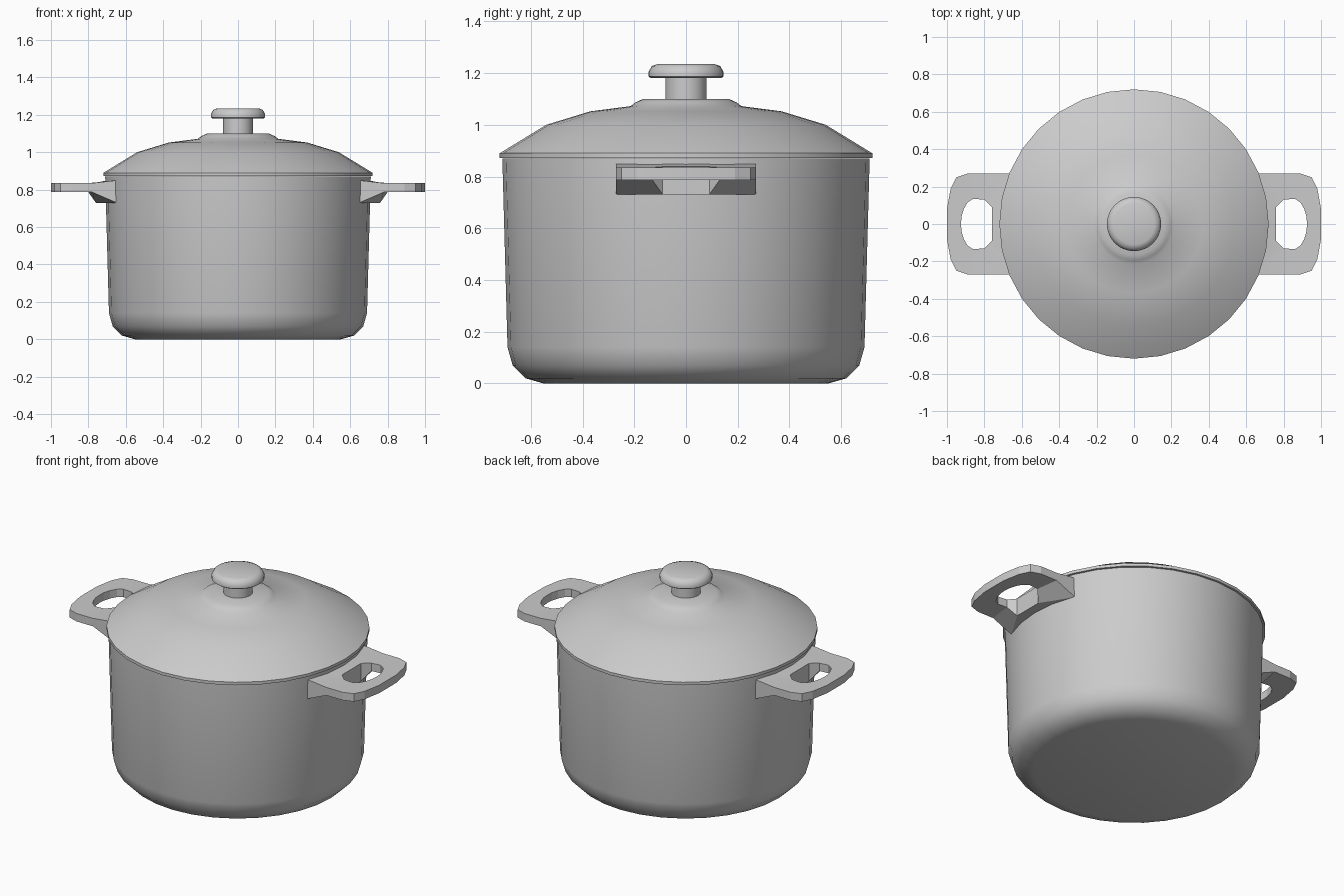
import bpy, bmesh, math
from mathutils import Matrix

cube = bpy.data.objects.get("Cube")
if cube:
    bpy.data.objects.remove(cube, do_unlink=True)

steel = bpy.data.materials.new("brushed grey")
GREY = (0.6, 0.6, 0.6, 1)
steel.diffuse_color = GREY
steel.use_nodes = True
steel.node_tree.nodes["Principled BSDF"].inputs["Base Color"].default_value = GREY


def finish(bm, name, angle):
    bmesh.ops.remove_doubles(bm, verts=bm.verts[:], dist=1e-5)
    bmesh.ops.recalc_face_normals(bm, faces=bm.faces[:])
    mesh = bpy.data.meshes.new(name)
    bm.to_mesh(mesh)
    bm.free()
    obj = bpy.data.objects.new(name, mesh)
    bpy.context.collection.objects.link(obj)
    mesh.materials.append(steel)
    bpy.ops.object.select_all(action='DESELECT')
    obj.select_set(True)
    bpy.context.view_layer.objects.active = obj
    bpy.ops.object.shade_smooth_by_angle(angle=math.radians(angle))
    return obj


def lathe(name, profile, angle=32, segments=32):
    """Spin an (r, z) profile around the z axis."""
    bm = bmesh.new()
    verts = [bm.verts.new((r, 0, z)) for r, z in profile]
    edges = [bm.edges.new(pair) for pair in zip(verts, verts[1:])]
    bmesh.ops.spin(bm, geom=verts + edges, cent=(0, 0, 0), axis=(0, 0, 1),
                   angle=math.tau, steps=segments)
    return finish(bm, name, angle)


# Pot: outer wall, rim and inner wall
lathe("pot_body", [(0, 0), (0.55, 0), (0.62, 0.02), (0.67, 0.07), (0.69, 0.14),
                   (0.71, 0.87), (0.69, 0.87), (0.67, 0.14), (0.6, 0.03), (0, 0.03)])

# Domed lid with rim and raised centre
lathe("lid", [(0, 0.872), (0.72, 0.872), (0.72, 0.89), (0.54, 1.0), (0.37, 1.052),
              (0.215, 1.072), (0.195, 1.087), (0.165, 1.1), (0, 1.1)], 40)

# Knob: stem and rounded cap
lathe("lid_knob", [(0, 1.09), (0.08, 1.09), (0.08, 1.18), (0.135, 1.18), (0.145, 1.187),
                   (0.145, 1.205), (0.132, 1.227), (0.11, 1.235), (0, 1.235)], 40)

# Handle sections from the pot to the tip: outer (x, y), hole (x, y)
OUTLINE = [((0.695, 0), (0.76, 0)), ((0.685, 0.09), (0.76, 0.09)),
           ((0.648, 0.27), (0.76, 0.09)), ((0.78, 0.27), (0.80, 0.13)),
           ((0.89, 0.27), (0.86, 0.135)), ((0.95, 0.25), (0.89, 0.115)),
           ((0.98, 0.19), (0.91, 0.08)), ((1.0, 0.08), (0.922, 0.04)),
           ((1.0, 0), (0.925, 0))]


def handle(name, turn):
    bm = bmesh.new()
    for side in (1, -1):
        rings = []
        for i, (outer, hole) in enumerate(OUTLINE):
            root = i < 3  # thicker bracket against the pot
            low = 0.73 if root else 0.787
            ring = []
            for (x, y), top in ((outer, 0.85 if root else 0.835),
                                (hole, 0.838 if root else 0.835)):
                ring.append(((x, y * side, low), (x, y * side, top)))
            (ol, ot), (hl, ht) = ring
            rings.append([bm.verts.new(p) for p in (ol, ot, ht, hl)])
        for a, b in zip(rings, rings[1:]):
            for k in range(4):
                n = (k + 1) % 4
                bm.faces.new((a[k], a[n], b[n], b[k]))
    bmesh.ops.dissolve_degenerate(bm, dist=1e-5, edges=bm.edges[:])
    bmesh.ops.transform(bm, matrix=Matrix.Rotation(turn, 4, 'Z'), verts=bm.verts[:])
    return finish(bm, name, 12)


handle("left_handle", 0)
handle("right_handle", math.pi)
